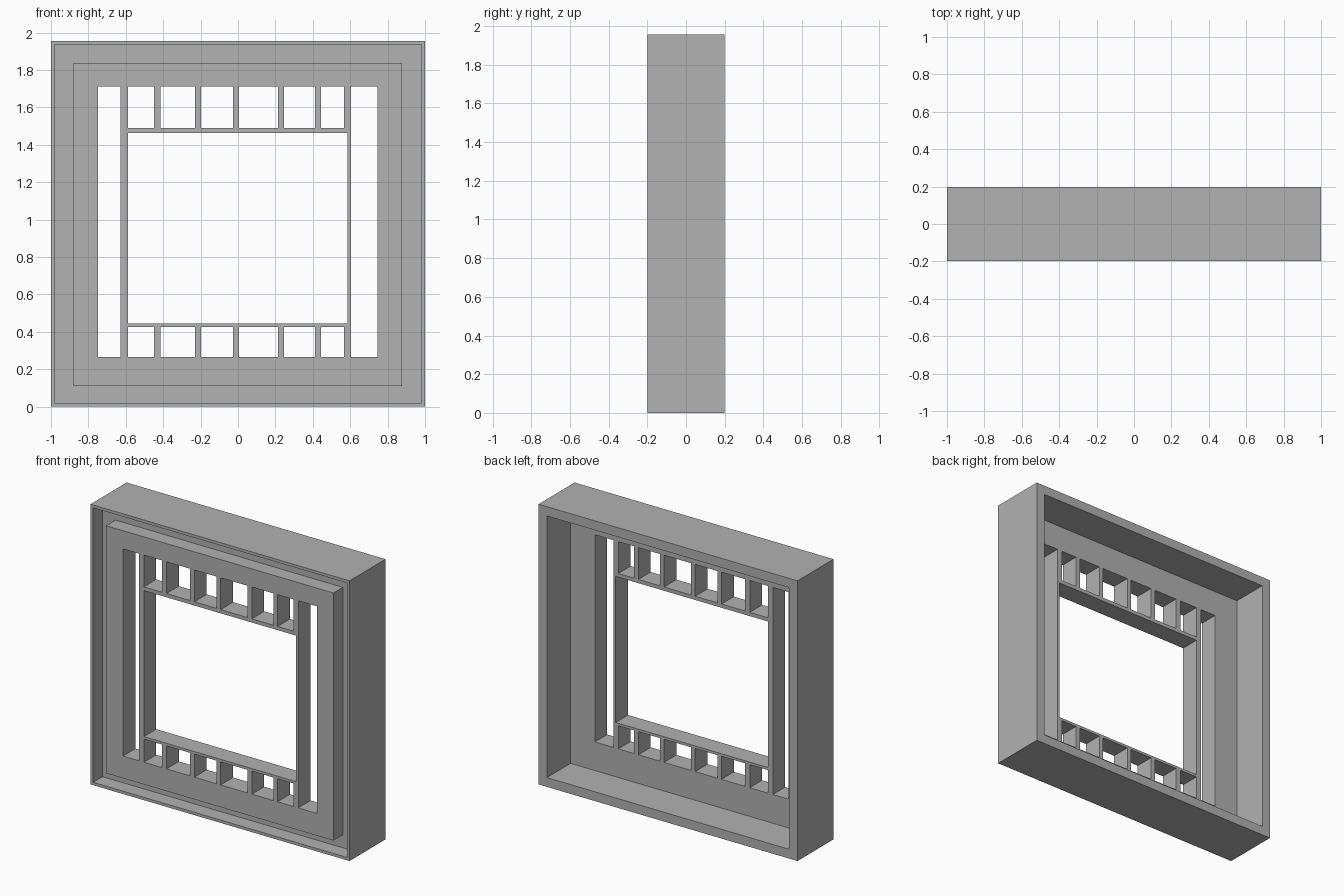
import bpy
from mathutils import Vector

default_cube = bpy.data.objects.get("Cube")
if default_cube:
    bpy.data.objects.remove(default_cube, do_unlink=True)

# Single flat colour
grey = bpy.data.materials.new("plain grey")
grey.use_nodes = True
colour = (0.445, 0.445, 0.445, 1)
grey.diffuse_color = colour
next(n for n in grey.node_tree.nodes
     if n.type == 'BSDF_PRINCIPLED').inputs["Base Color"].default_value = colour


def box(name, x, y, z):
    """Box spanning the given (low, high) ranges."""
    bpy.ops.mesh.primitive_cube_add(size=1)
    ob = bpy.context.object
    ob.name = ob.data.name = name
    low, high = (Vector(c) for c in zip(x, y, z))
    for v in ob.data.vertices:
        v.co = [l if c < 0 else h for c, l, h in zip(v.co, low, high)]
    ob.data.materials.append(grey)
    return ob


def combine(target, tool, operation):
    """Apply a boolean and discard the tool object."""
    tool.hide_render = True
    mod = target.modifiers.new(operation.lower(), 'BOOLEAN')
    mod.operation, mod.solver, mod.object = operation, 'EXACT', tool
    bpy.context.view_layer.objects.active = target
    bpy.ops.object.modifier_apply(modifier=mod.name)
    bpy.data.objects.remove(tool, do_unlink=True)


HALF_DEPTH, HEIGHT = 0.198, 1.956
FRONT_FLOOR, BACK_FLOOR = -0.095, -0.062
WALL = 0.065

# Outer casing, hollowed from the front and from the back
frame = box("window_frame", (-1, 1), (-HALF_DEPTH, HALF_DEPTH), (0, HEIGHT))
combine(frame, box("front_recess", (-0.98, 0.98), (-0.3, FRONT_FLOOR),
                   (0.02, HEIGHT - 0.02)), 'DIFFERENCE')
combine(frame, box("back_recess", (WALL - 1, 1 - WALL), (BACK_FLOOR, 0.3),
                   (WALL, HEIGHT - WALL)), 'DIFFERENCE')

# Raised panel flush with the front rim
combine(frame, box("raised_panel", (-0.88, 0.876), (-HALF_DEPTH, -0.08),
                   (0.11, 1.838)), 'UNION')

# Openings: centre pane, tall side slots, rows of small panes
bottom, top = 0.265, 1.711
openings = [((-0.588, 0.586), (0.444, 1.463)),
            ((-0.749, -0.627), (bottom, top)),
            ((0.604, 0.747), (bottom, top))]
small_panes = [(-0.588, -0.449), (-0.414, -0.231), (-0.198, -0.028),
               (0.005, 0.213), (0.246, 0.411), (0.444, 0.566)]
for pane in small_panes:
    openings += [(pane, (bottom, 0.426)), (pane, (1.489, top))]
for x, z in openings:
    combine(frame, box("opening", x, (-0.3, 0.1), z), 'DIFFERENCE')
